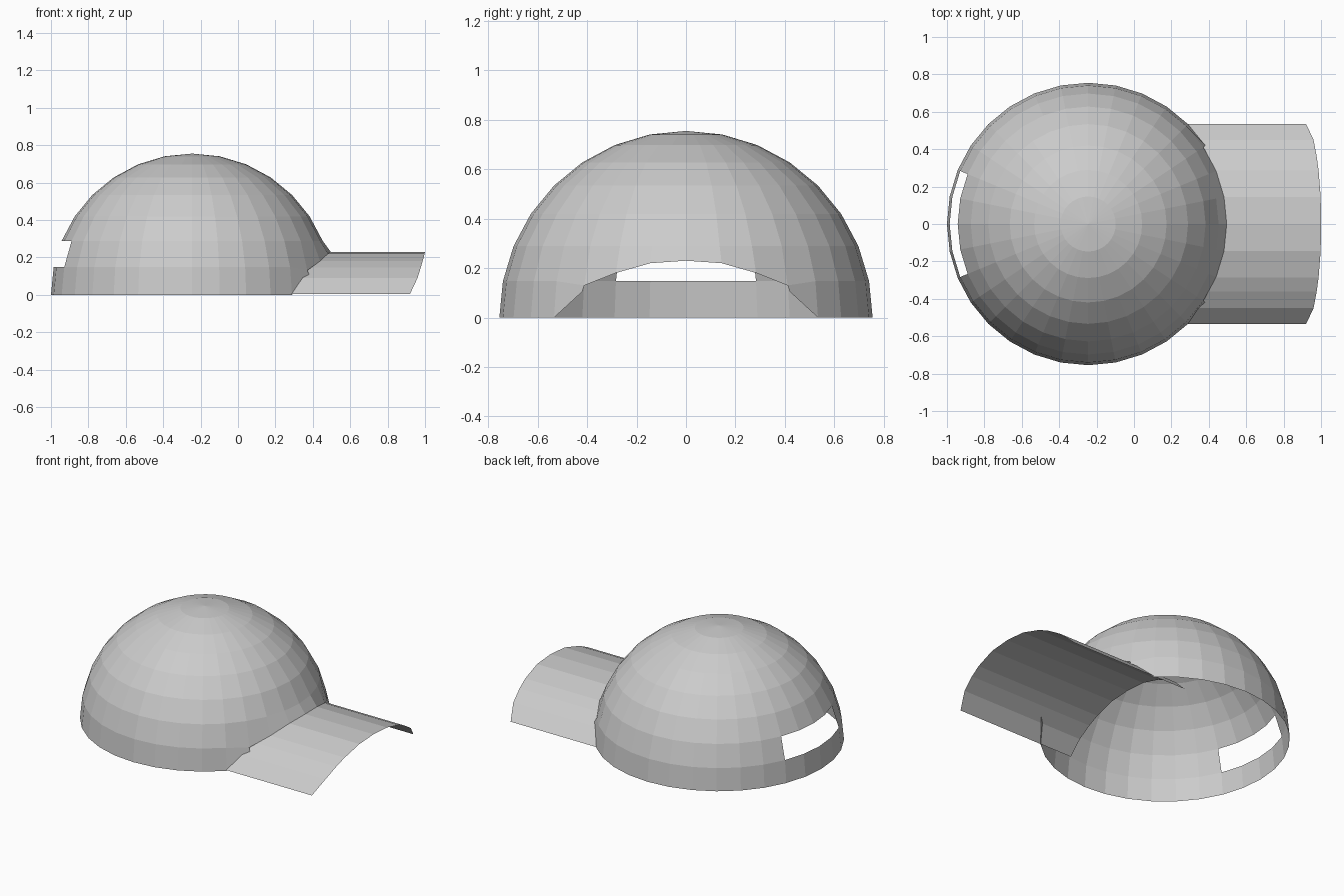
import bpy
from math import sin, cos, pi

if "Cube" in bpy.data.objects:
    bpy.data.objects.remove(bpy.data.objects["Cube"])

SEG, R, CX = 32, 0.755, -0.245
STEP = 2 * pi / SEG


def make(name, verts, faces):
    mesh = bpy.data.meshes.new(name)
    mesh.from_pydata(verts, [], faces)
    mesh.validate()
    obj = bpy.data.objects.new(name, mesh)
    bpy.context.collection.objects.link(obj)
    return obj


# Brim cross-section (half): distance from centre, height, outer end x
half = [(0, 0.23, 1.0), (0.145, 0.22, 0.998), (0.285, 0.18, 0.987),
        (0.36, 0.145, 0.977), (0.45, 0.09, 0.96), (0.535, 0.005, 0.92)]
profile = [(-y, z, x) for y, z, x in reversed(half[1:])] + half


def brim_height(y):
    y = abs(y)
    for (y0, z0, _), (y1, z1, _) in zip(half, half[1:]):
        if y <= y1:
            return z0 + (z1 - z0) * (y - y0) / (y1 - y0)
    return 0


# Crown: open hemisphere, front edge raised to the brim, adjuster hole at the back
rings = SEG // 4
verts = []
for i in range(rings):
    r, z = R * cos(i * STEP), R * sin(i * STEP)
    for j in range(SEG):
        x, y = r * cos(j * STEP), r * sin(j * STEP)
        side = min(j, SEG - j)
        h = z
        if i == 1 and side < 3:
            h = brim_height(y)
        elif side == 3 and i < 2:
            h = 0.105 if i == 0 else 0.13
        verts.append((CX + x, y, h))
apex = len(verts)
verts.append((CX, 0, R))

faces = []
for i in range(rings):
    for j in range(SEG):
        k = (j + 1) % SEG
        front = i == 0 and (j < 3 or j >= SEG - 3)
        back_hole = i == 1 and SEG // 2 - 2 <= j < SEG // 2 + 2
        if front or back_hole:
            continue
        a, b = i * SEG + j, i * SEG + k
        faces.append((a, b, apex) if i == rings - 1 else (a, b, b + SEG, a + SEG))
make("cap_crown", verts, faces)

# Brim: arched sheet reaching a little way inside the crown
n = len(profile)
verts = [(0.05, y, z) for y, z, _ in profile] + [(x, y, z) for y, z, x in profile]
faces = [(i, i + n, i + n + 1, i + 1) for i in range(n - 1)]
make("cap_brim", verts, faces)
